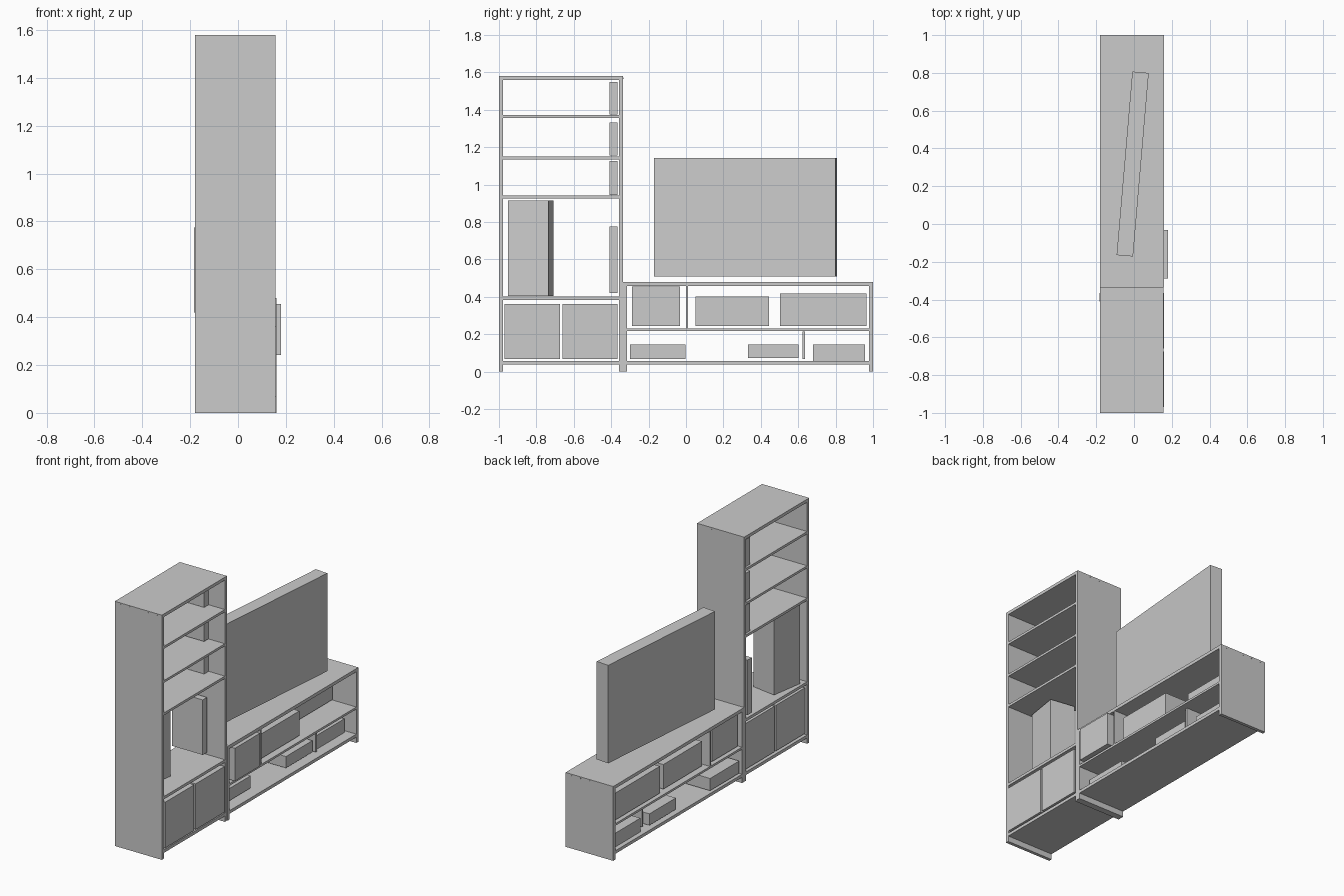
import bpy
from math import radians


def box(name, x, y, z, turn=0):
    """Box from (min, max) ranges, optionally turned about its vertical centre line."""
    bpy.ops.mesh.primitive_cube_add(size=1, location=(sum(x) / 2, sum(y) / 2, sum(z) / 2))
    ob = bpy.context.object
    ob.name = name
    ob.scale = (x[1] - x[0], y[1] - y[0], z[1] - z[0])
    ob.rotation_euler.z = radians(turn)
    return ob


def screw_row(name, y, z):
    """Row of small screw heads on an end panel."""
    for i in range(5):
        bpy.ops.mesh.primitive_cylinder_add(
            vertices=12, radius=0.004, depth=0.002,
            location=(-0.14 + i * 0.065, y, z), rotation=(radians(90), 0, 0))
        bpy.context.object.name = name


# Tall bookcase: side panels, top and shelves
TX = (-0.18, 0.156)
box("bookcase_side_left", TX, (-1.0, -0.979), (0, 1.58))
box("bookcase_side_right", TX, (-0.357, -0.336), (0, 1.58))
for name, z0, z1 in [("bottom", 0.037, 0.057), ("cube_top", 0.383, 0.401),
                     ("shelf_low", 0.925, 0.941), ("shelf_mid", 1.135, 1.150),
                     ("shelf_high", 1.355, 1.371), ("top", 1.56, 1.58)]:
    box("bookcase_" + name, TX, (-0.979, -0.357), (z0, z1))
screw_row("bookcase_screw", -1.0, 1.57)
screw_row("bookcase_screw", -0.336, 1.57)

# Low media bench: side panels, top, shelf, bottom and dividers
BX = (-0.18, 0.16)
box("bench_side_left", BX, (-0.336, -0.315), (0, 0.48))
box("bench_side_right", BX, (0.979, 1.0), (0, 0.48))
for name, z0, z1 in [("bottom", 0.037, 0.057), ("shelf", 0.218, 0.232), ("top", 0.459, 0.48)]:
    box("bench_" + name, BX, (-0.315, 0.979), (z0, z1))
box("bench_divider", BX, (0.0, 0.012), (0.232, 0.459))
box("slim_upright_device", (-0.13, 0.12), (0.622, 0.636), (0.067, 0.215))
screw_row("bench_screw", 1.0, 0.47)

# Storage cubes at the bottom of the bookcase
for y in [(-0.97, -0.675), (-0.66, -0.365)]:
    box("storage_cube", (-0.17, 0.16), y, (0.067, 0.362))

# Angled speaker in the tall compartment
box("speaker", (-0.15, 0.015), (-0.939, -0.721), (0.405, 0.915), -9)

# Book stacks against the right side of the bookcase
box("large_book", (-0.183, 0.035), (-0.41, -0.366), (0.42, 0.775))
for z in [(0.945, 1.125), (1.155, 1.332), (1.375, 1.55)]:
    box("book_row", (-0.17, 0.045), (-0.41, -0.366), z)

# Boxes and devices in the bench
for name, x, y, z in [
        ("drawer_bin", (-0.165, 0.18), (-0.288, -0.032), (0.243, 0.455)),
        ("receiver", (-0.15, 0.127), (0.052, 0.445), (0.243, 0.402)),
        ("wide_box", (-0.165, 0.0), (0.502, 0.965), (0.243, 0.417)),
        ("disc_player", (-0.17, 0.093), (-0.30, -0.003), (0.067, 0.146)),
        ("small_box", (-0.16, 0.11), (0.332, 0.602), (0.072, 0.146)),
        ("console_box", (-0.15, 0.09), (0.68, 0.958), (0.057, 0.146))]:
    box(name, x, y, z)

# Screen turned slightly above the bench
box("screen", (-0.0505, 0.0365), (-0.17, 0.805), (0.51, 1.143), -4.9)
